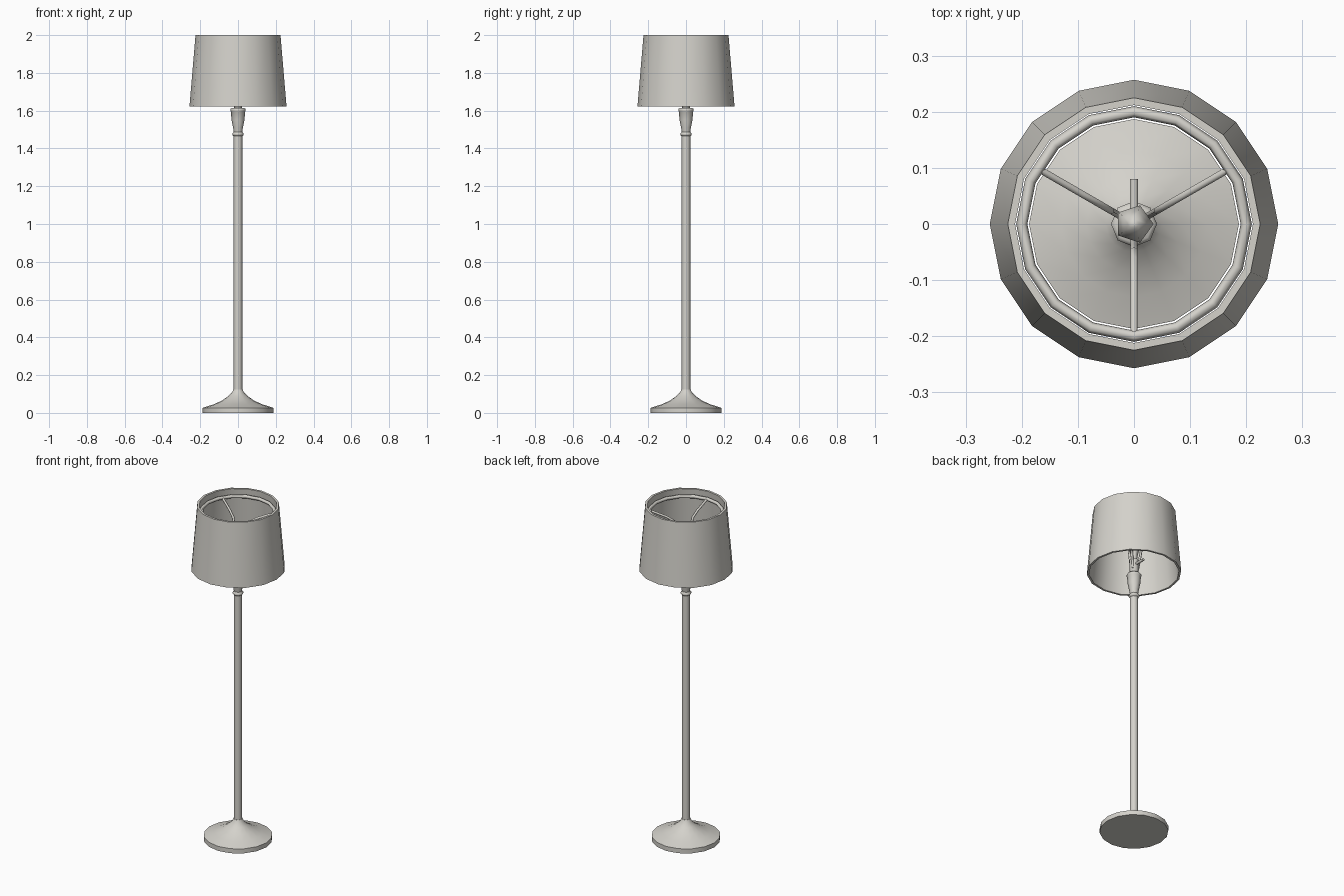
import bpy, bmesh, math

if "Cube" in bpy.data.objects:
    bpy.data.objects.remove(bpy.data.objects["Cube"])

mat = bpy.data.materials.new("warm_grey")
mat.diffuse_color = (0.66, 0.645, 0.60, 1)
mat.use_nodes = True
mat.node_tree.nodes["Principled BSDF"].inputs["Base Color"].default_value = mat.diffuse_color


def finish(name, bm, angle=40):
    bmesh.ops.recalc_face_normals(bm, faces=bm.faces)
    me = bpy.data.meshes.new(name)
    bm.to_mesh(me)
    bm.free()
    me.materials.append(mat)
    ob = bpy.data.objects.new(name, me)
    bpy.context.collection.objects.link(ob)
    bpy.ops.object.select_all(action='DESELECT')
    ob.select_set(True)
    bpy.context.view_layer.objects.active = ob
    bpy.ops.object.shade_smooth_by_angle(angle=math.radians(angle))
    return ob


def lathe(name, profile, sides, closed=False, angle=40):
    """Revolve (radius, z) points; cap both ends, or join them if closed."""
    bm = bmesh.new()
    rings = [[bm.verts.new((r * math.cos(2 * math.pi * i / sides),
                            r * math.sin(2 * math.pi * i / sides), z))
              for i in range(sides)] for r, z in profile]
    pairs = list(zip(rings, rings[1:]))
    if closed:
        pairs.append((rings[-1], rings[0]))
    else:
        bm.faces.new(rings[0])
        bm.faces.new(rings[-1])
    for a, b in pairs:
        for i in range(sides):
            j = (i + 1) % sides
            bm.faces.new((a[i], a[j], b[j], b[i]))
    return finish(name, bm, angle)


def rod(name, path, radius, turn, sides=6):
    """Tube along (r, z) points in the vertical plane at angle turn."""
    bm = bmesh.new()
    side = (-math.sin(turn), math.cos(turn))
    rings = []
    for k, (r, z) in enumerate(path):
        p, q = path[max(k - 1, 0)], path[min(k + 1, len(path) - 1)]
        d = math.hypot(q[0] - p[0], q[1] - p[1])
        nr, nz = -(q[1] - p[1]) / d, (q[0] - p[0]) / d
        ring = []
        for i in range(sides):
            a = 2 * math.pi * i / sides
            c, s = radius * math.cos(a), radius * math.sin(a)
            rr = r + nr * c
            ring.append(bm.verts.new((rr * math.cos(turn) + side[0] * s,
                                      rr * math.sin(turn) + side[1] * s,
                                      z + nz * c)))
        rings.append(ring)
    for a, b in zip(rings, rings[1:]):
        for i in range(sides):
            j = (i + 1) % sides
            bm.faces.new((a[i], a[j], b[j], b[i]))
    bm.faces.new(rings[0])
    bm.faces.new(rings[-1])
    return finish(name, bm, 65)


# Round foot with a concave rise
lathe("base", [(0.187, 0), (0.187, 0.027), (0.13, 0.045), (0.085, 0.065),
               (0.05, 0.09), (0.032, 0.108), (0.024, 0.125)], 16)

# Pole, collar and flared cup
lathe("pole", [(0.023, 0.11), (0.023, 1.47)], 8, angle=50)
lathe("collar", [(0.023, 1.465), (0.03, 1.472), (0.03, 1.478), (0.023, 1.487)], 8, angle=50)
lathe("cup", [(0.022, 1.485), (0.026, 1.51), (0.034, 1.55), (0.038, 1.595),
              (0.041, 1.6), (0.041, 1.608), (0.034, 1.614)], 8, angle=50)

# Socket, bulb and switch knob inside the shade
lathe("socket", [(0.02, 1.61), (0.02, 1.625), (0.025, 1.63), (0.025, 1.70)], 8, angle=50)
lathe("bulb", [(0.016, 1.70), (0.022, 1.74), (0.034, 1.79), (0.035, 1.83),
               (0.025, 1.87), (0.009, 1.895)], 5, angle=75)
rod("switch_knob", [(0.015, 1.67), (0.068, 1.67), (0.08, 1.67)], 0.008, math.pi / 2)

# Tapered hollow shade
lathe("shade", [(0.257, 1.622), (0.225, 2.0), (0.212, 2.0), (0.245, 1.622)], 16, closed=True)

# Support ring and its three bent arms
lathe("shade_ring", [(0.2 + 0.01 * math.cos(k * math.pi / 3),
                      1.96 + 0.01 * math.sin(k * math.pi / 3)) for k in range(6)],
      16, closed=True, angle=65)
for n, deg in enumerate((30, 150, 270)):
    rod("shade_arm_%d" % (n + 1), [(0.02, 1.64), (0.03, 1.70), (0.042, 1.78), (0.048, 1.86),
                                   (0.063, 1.9), (0.105, 1.925), (0.2, 1.96)],
        0.007, math.radians(deg))
